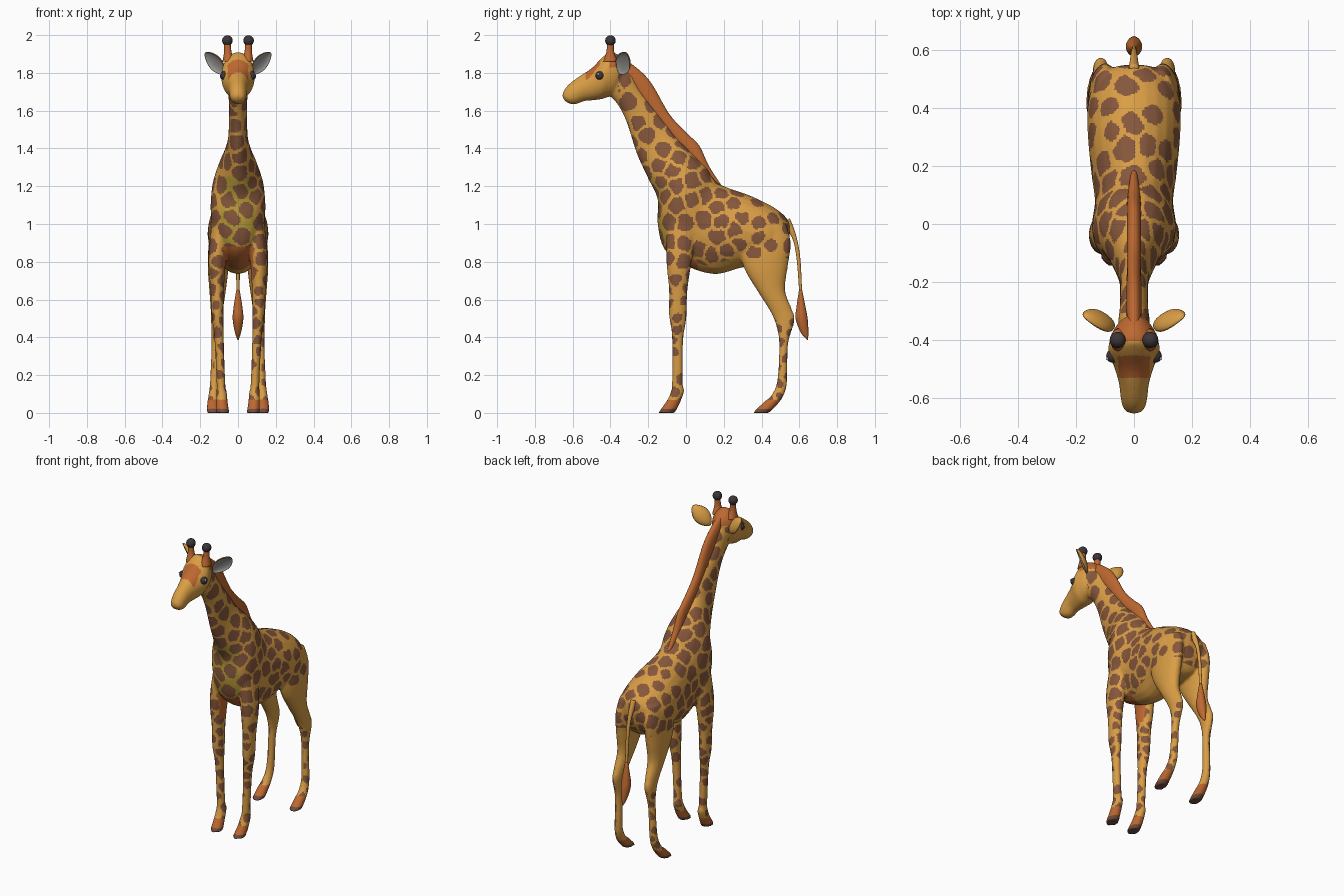
import bpy
import bmesh
import math
import random
from mathutils import Matrix, Vector
from mathutils.kdtree import KDTree

random.seed(7)

default_cube = bpy.data.objects.get("Cube")
if default_cube:
    bpy.data.objects.remove(default_cube, do_unlink=True)


def make_material(name, colour):
    material = bpy.data.materials.new(name)
    material.use_nodes = True
    rgba = (*colour, 1)
    material.diffuse_color = rgba
    shader = next(n for n in material.node_tree.nodes if n.type == "BSDF_PRINCIPLED")
    shader.inputs["Base Color"].default_value = rgba
    shader.inputs["Roughness"].default_value = 0.8
    return material


TAN = make_material("golden tan", (0.7, 0.34, 0.06))
SPOT = make_material("spot brown", (0.24, 0.095, 0.045))
ORANGE = make_material("mane orange", (0.52, 0.14, 0.03))
OLIVE = make_material("chest olive", (0.5, 0.34, 0.04))
HOOF = make_material("hoof brown", (0.16, 0.07, 0.045))
DARK = make_material("horn charcoal", (0.045, 0.036, 0.04))
GREY = make_material("ear grey", (0.34, 0.33, 0.31))
WHITE = make_material("eye white", (0.75, 0.75, 0.72))


def spline(a, b, c, d, t):
    """Catmull-Rom interpolation between two cross-sections."""
    return [0.5 * (2 * q + (r - p) * t + (2 * p - 5 * q + 4 * r - s) * t ** 2
                   + (3 * q - p - 3 * r + s) * t ** 3)
            for p, q, r, s in zip(a, b, c, d)]


def loft(bm, sections, side=1, sides=24, steps=6):
    """Tube through sections: (y, z) of one edge, (y, z) of the other, half width, x."""
    rows = [s if len(s) == 6 else (*s, 0) for s in sections]
    padded = [rows[0], *rows, rows[-1]]
    dense = [spline(*padded[i:i + 4], k / steps)
             for i in range(len(rows) - 1) for k in range(steps)]
    dense.append(rows[-1])
    rings = []
    for ya, za, yb, zb, width, x in dense:
        centre = Vector((x * side, (ya + yb) / 2, (za + zb) / 2))
        axis = Vector((0, (ya - yb) / 2, (za - zb) / 2))
        ring = []
        for k in range(sides):
            angle = math.tau * k / sides
            offset = axis * math.sin(angle) + Vector((width * math.cos(angle), 0, 0))
            ring.append(bm.verts.new(centre + offset))
        rings.append(ring)
    faces = [bm.faces.new((lower[k], lower[k - 1], upper[k - 1], upper[k]))
             for lower, upper in zip(rings, rings[1:]) for k in range(sides)]
    faces += [bm.faces.new(rings[0]), bm.faces.new(rings[-1])]
    bmesh.ops.recalc_face_normals(bm, faces=faces)


def finish(name, bm, *materials):
    mesh = bpy.data.meshes.new(name)
    bm.to_mesh(mesh)
    bm.free()
    for material in materials:
        mesh.materials.append(material)
    mesh.shade_smooth()
    obj = bpy.data.objects.new(name, mesh)
    bpy.context.collection.objects.link(obj)
    return obj


def lofted_part(name, sections, material, side=1):
    bm = bmesh.new()
    loft(bm, sections, side)
    return finish(name, bm, material)


def ball(name, centre, radius, material):
    bm = bmesh.new()
    bmesh.ops.create_uvsphere(bm, u_segments=20, v_segments=14, radius=radius,
                              matrix=Matrix.Translation(centre))
    return finish(name, bm, material)


# Rump, barrel, shoulders and neck
torso = [
    (.55, .95, .535, .87, .05), (.54, 1.02, .49, .79, .11),
    (.47, 1.085, .41, .77, .155), (.34, 1.15, .3, .77, .16),
    (.19, 1.205, .16, .735, .147), (.14, 1.25, .02, .77, .135),
    (.11, 1.3, -.11, .86, .145), (.06, 1.35, -.15, 1, .138),
    (0, 1.41, -.15, 1.13, .108), (-.05, 1.46, -.2, 1.24, .076),
    (-.09, 1.52, -.26, 1.37, .053), (-.17, 1.62, -.315, 1.54, .048),
    (-.24, 1.71, -.36, 1.63, .05), (-.29, 1.8, -.4, 1.68, .055),
    (-.36, 1.84, -.4, 1.74, .05)]

# Skull, cheeks and muzzle
head = [
    (-.315, 1.85, -.34, 1.74, .04), (-.35, 1.89, -.38, 1.685, .07),
    (-.4, 1.91, -.42, 1.67, .086), (-.44, 1.885, -.45, 1.66, .088),
    (-.5, 1.825, -.49, 1.655, .068), (-.56, 1.785, -.54, 1.65, .052),
    (-.62, 1.74, -.58, 1.635, .046), (-.65, 1.7, -.61, 1.635, .038),
    (-.655, 1.675, -.64, 1.65, .02)]

front_leg = [
    (-.1, 1, .06, 1, .05, .09), (-.105, .82, .03, .8, .046, .11),
    (-.09, .65, .008, .65, .036, .11), (-.09, .52, .002, .5, .031, .108),
    (-.074, .4, -.015, .38, .025, .1), (-.074, .16, -.016, .15, .023, .09),
    (-.085, .1, -.008, .12, .028, .087), (-.105, .06, -.035, .045, .031, .085),
    (-.148, 0, -.06, 0, .035, .08)]

hind_leg = [
    (.3, 1, .53, 1, .05, .09), (.285, .87, .555, .9, .056, .1),
    (.31, .76, .54, .78, .055, .105), (.375, .65, .525, .65, .044, .108),
    (.45, .53, .56, .55, .032, .112), (.48, .45, .575, .49, .027, .115),
    (.493, .36, .54, .36, .023, .118), (.483, .17, .535, .16, .023, .125),
    (.45, .09, .515, .09, .027, .13), (.415, .06, .485, .045, .031, .132),
    (.352, 0, .44, 0, .035, .132)]

# Fuse the main forms into one continuous skin
skin = bmesh.new()
loft(skin, torso)
loft(skin, head)
for side in (1, -1):
    loft(skin, front_leg, side)
    loft(skin, hind_leg, side)
body = finish("body", skin, TAN, SPOT, ORANGE, OLIVE, HOOF)
remesh = body.modifiers.new("fuse", "REMESH")
remesh.mode = "VOXEL"
remesh.voxel_size = 0.008
remesh.use_smooth_shade = True
relax = body.modifiers.new("relax", "SMOOTH")
relax.factor = 0.5
relax.iterations = 5
bpy.context.view_layer.objects.active = body
body.select_set(True)
for modifier in list(body.modifiers):
    bpy.ops.object.modifier_apply(modifier=modifier.name)
for vertex in body.data.vertices:
    vertex.co.z = max(vertex.co.z, 0)

# Spot centres scattered evenly over the coat, closer together on the legs
polygons = body.data.polygons
seeds = []
for polygon in random.sample(list(polygons), min(6000, len(polygons))):
    point = polygon.center.copy()
    spacing = 0.075 if point.z > 0.75 else 0.055
    if all((point - other).length > spacing for other in seeds):
        seeds.append(point)
tree = KDTree(len(seeds))
for i, seed in enumerate(seeds):
    tree.insert(seed, i)
tree.balance()
sizes = [random.uniform(0.8, 1.1) for _ in seeds]


def is_spot(c, n):
    bare_head = c.y < -0.36 and c.z > 1.6
    bare_belly = n.z < -0.6 and c.z > 0.65
    bare_thigh = c.y > 0.26 and c.z < 0.82 and not (c.z < 0.5 and c.x * n.x > 0)
    if bare_head or bare_belly or bare_thigh:
        return False
    wobble = Vector((math.sin(c.z * 90), math.sin(c.x * 80 + c.z * 50), math.sin(c.y * 90)))
    (_, i, near), (_, _, far) = tree.find_n(c + wobble * 0.004, 2)
    reach = 0.05 if c.z > 0.75 else 0.032
    if c.y > 0.28:
        reach *= 0.85
    return near < reach * sizes[i] and far - near > 0.016


def coat_slot(c, n):
    if c.z < 0.022:
        return 4
    if c.z < 0.07:
        return 2
    forehead = -0.53 < c.y < -0.455 and abs(c.x) < 0.055 and n.z > 0.3
    crown = c.y > -0.405 and c.z > 1.83
    brisket = c.y < 0.06 and 0.7 < c.z < 0.88 and abs(c.x) < 0.08
    if forehead or crown or brisket:
        return 2
    if is_spot(c, n):
        return 1
    if n.y < -0.5 and abs(c.x) < 0.09 and 0.9 < c.z < 1.25:
        return 3
    return 0


for polygon in polygons:
    polygon.material_index = coat_slot(polygon.center, polygon.normal)

# Mane ridge from crown to withers
lofted_part("mane", [
    (-.36, 1.89, -.36, 1.83, .02), (-.285, 1.845, -.32, 1.75, .026),
    (-.19, 1.755, -.265, 1.68, .026), (-.09, 1.585, -.15, 1.54, .024),
    (0, 1.485, -.05, 1.42, .024), (.07, 1.415, .01, 1.35, .024),
    (.12, 1.31, .07, 1.28, .022), (.19, 1.2, .17, 1.18, .01)], ORANGE)

# Tail and its tuft
lofted_part("tail", [
    (.5, 1, .55, 1.03, .02), (.56, .93, .583, .94, .013),
    (.585, .82, .605, .82, .01), (.6, .63, .615, .63, .009)], TAN)
lofted_part("tail_tuft", [
    (.598, .65, .615, .65, .009), (.585, .56, .635, .55, .024),
    (.58, .5, .645, .49, .028), (.605, .43, .648, .42, .016),
    (.637, .39, .645, .385, .003)], ORANGE)


def make_ear(name, side):
    """Flattened teardrop whose forward half is folded in to form a cup."""
    bm = bmesh.new()
    bmesh.ops.create_uvsphere(bm, u_segments=24, v_segments=16, radius=1)
    for face in bm.faces:
        face.material_index = int(face.calc_center_median().y < 0)
    for v in bm.verts:
        taper = 1 - 0.3 * v.co.z ** 2
        v.co = Vector((v.co.x * 0.05 * taper, v.co.y * 0.03, v.co.z * 0.078))
        if v.co.y < 0:
            v.co.y *= -0.6
    length = Vector((0.65, 0.2, 0.7)).normalized()
    back = Vector((-0.6, 0.65, 0.35)).normalized()
    across = back.cross(length)
    turn = Matrix((across, back, length)).transposed().to_4x4()
    bm.transform(Matrix.Translation((0.123, -0.335, 1.85)) @ turn)
    bm.transform(Matrix.Diagonal((side, 1, 1, 1)))
    if side < 0:
        bmesh.ops.reverse_faces(bm, faces=bm.faces[:])
    finish(name, bm, TAN, GREY)


# Paired ears, horns and eyes
for label, side in (("left", 1), ("right", -1)):
    make_ear(label + "_ear", side)
    lofted_part(label + "_horn", [
        (-.44, 1.86, -.36, 1.86, .032, .05), (-.422, 1.91, -.38, 1.91, .02, .054),
        (-.418, 1.96, -.382, 1.96, .017, .056)], ORANGE, side)
    ball(label + "_horn_tip", (0.056 * side, -0.4, 1.971), 0.028, DARK)
    ball(label + "_eye", (0.072 * side, -0.455, 1.785), 0.024, DARK)
    ball(label + "_eye_glint", (0.091 * side, -0.464, 1.793), 0.006, WHITE)
